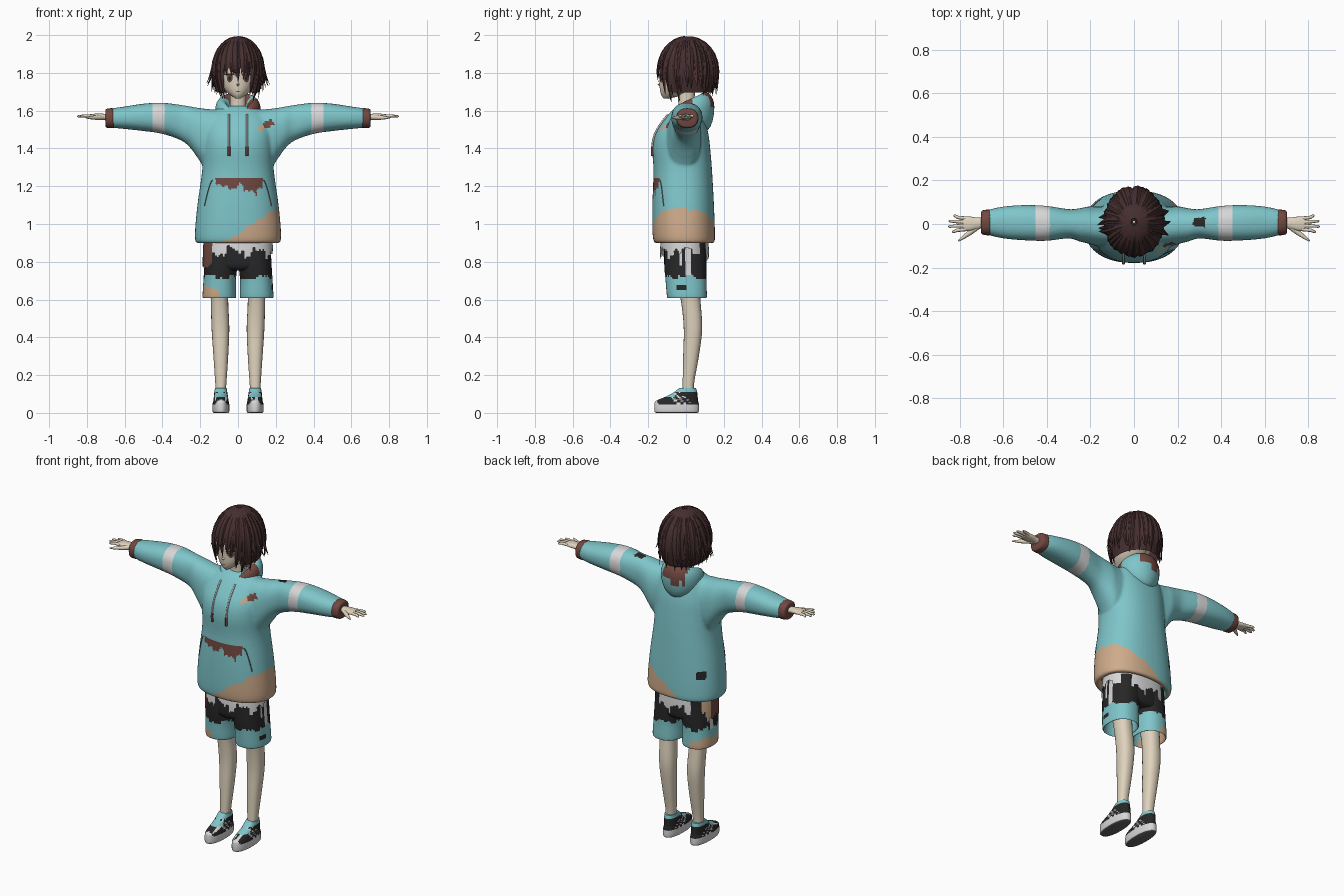
import bpy, bmesh, math, random
from mathutils import Vector
from mathutils.bvhtree import BVHTree

random.seed(4)
if "Cube" in bpy.data.objects:
    bpy.data.objects.remove(bpy.data.objects["Cube"])

# Palette
COLOURS = dict(teal=(.21, .56, .59), tan=(.62, .41, .26), rust=(.17, .065, .052), white=(.68, .68, .69),
               black=(.02, .02, .021), skin=(.74, .65, .51), hair=(.062, .028, .029), grey=(.12, .12, .125))
MATS, INDEX = [], {}
for key, rgb in COLOURS.items():
    m = bpy.data.materials.new(key)
    m.use_nodes = True
    m.diffuse_color = (*rgb, 1)
    bsdf = m.node_tree.nodes["Principled BSDF"]
    bsdf.inputs["Base Color"].default_value = (*rgb, 1)
    bsdf.inputs["Roughness"].default_value = .8
    INDEX[key] = len(MATS)
    MATS.append(m)


def finish(name, mesh, colour, angle=50):
    """Link a mesh; colour is a name or a rule(centre, normal) giving a name."""
    mesh.materials.clear()
    for m in MATS:
        mesh.materials.append(m)
    for p in mesh.polygons:
        p.material_index = INDEX[colour(p.center, p.normal) if callable(colour) else colour]
        p.use_smooth = True
    mesh.set_sharp_from_angle(angle=math.radians(angle))
    ob = bpy.data.objects.new(name, mesh)
    bpy.context.collection.objects.link(ob)
    return ob


def from_bm(name, bm, colour, recalc=True, angle=50):
    if recalc:
        bmesh.ops.recalc_face_normals(bm, faces=bm.faces[:])
    mesh = bpy.data.meshes.new(name)
    bm.to_mesh(mesh)
    bm.free()
    return finish(name, mesh, colour, angle)


def spline(pts, sub):
    out, last = [], len(pts) - 1
    for i in range(last):
        quad = list(zip(pts[max(i - 1, 0)], pts[i], pts[i + 1], pts[min(i + 2, last)]))
        for k in range(sub):
            t = k / sub
            out.append([.5 * (2*b + (c-a)*t + (2*a - 5*b + 4*c - d)*t*t + (3*b - a - 3*c + d)*t**3)
                        for a, b, c, d in quad])
    return out + [list(pts[-1])]


def skin_rings(bm, rings, caps=True, closed=False):
    rows = [[bm.verts.new(p) for p in ring] for ring in rings]
    n = len(rows[0])
    for r, q in zip(rows, rows[1:] + rows[:1] if closed else rows[1:]):
        for i in range(n):
            bm.faces.new((r[i], r[(i + 1) % n], q[(i + 1) % n], q[i]))
    if caps and not closed:
        bm.faces.new(rows[0])
        bm.faces.new(rows[-1])


def loft(name, rings, colour, axis="z", side=1, n=32, sub=4, power=2.3, caps=True, keep=None, bm=None):
    """Rings are (position, a low, a high, b low, b high) along an axis."""
    own = bm is None
    bm = bm or bmesh.new()
    loops = []
    for t, a0, a1, b0, b1 in spline(rings, sub):
        loop = []
        for i in range(n):
            c, s = math.cos(math.tau * i / n), math.sin(math.tau * i / n)
            a = (a0 + a1) / 2 + (a1 - a0) / 2 * math.copysign(abs(c) ** (2 / power), c)
            b = (b0 + b1) / 2 + (b1 - b0) / 2 * math.copysign(abs(s) ** (2 / power), s)
            loop.append((side * a, b, t) if axis == "z" else (side * t, a, b))
        loops.append(loop)
    skin_rings(bm, loops, caps)
    if not own:
        return None
    if keep:
        drop = [f for f in bm.faces if not keep(f.calc_center_median())]
        bmesh.ops.delete(bm, geom=drop, context="FACES")
    return from_bm(name, bm, colour)


def tube(name, pts, radii, colour):
    cu = bpy.data.curves.new(name, "CURVE")
    cu.dimensions, cu.bevel_depth, cu.bevel_resolution, cu.use_fill_caps = "3D", 1, 2, True
    sp = cu.splines.new("POLY")
    sp.points.add(len(pts) - 1)
    for p, co, r in zip(sp.points, pts, radii):
        p.co, p.radius = (*co, 1), r
    ob = bpy.data.objects.new(name, cu)
    mesh = bpy.data.meshes.new_from_object(ob)
    bpy.data.objects.remove(ob)
    finish(name, mesh, colour)


def fronts(ob):
    """Return a function giving the front surface y of an object at x, z."""
    tree = BVHTree.FromPolygons([v.co for v in ob.data.vertices], [p.vertices[:] for p in ob.data.polygons])

    def look(x, z):
        hit = tree.ray_cast(Vector((x, -2, z)), Vector((0, 1, 0)))[0]
        return hit.y if hit else -.1
    return look


def jag(a):
    return .5 * math.sin(43 * a) + .3 * math.sin(97 * a + 1) + .3 * math.sin(181 * a)


def clamp(v):
    return max(0, min(1, v))


# Hoodie: torso and sleeves fused, then painted by region
def hoodie_rule(c, n):
    x, y, z = c
    if .385 < abs(x) < .45:
        return "white"
    if abs(x) < .26 and z < .9 + .18 * clamp((x + .08) / .28) + .012 * jag(x + y):
        return "tan"
    if y < -.1 and -.12 < x < .13 and 1.2 + .022 * jag(x) - .03 * (.03 < x < .1) < z < 1.243:
        return "rust"
    if y < 0:
        u, v = x - .145, z - 1.52
        along, across = u * .85 + v * .5, v * .85 - u * .5
        if abs(along) < .045 and abs(across) < .015 + .006 * jag(along):
            return "tan" if along < -.008 else "rust"
    if n.z > .4 and abs(x - .3) < .028 and abs(y - .01) < .02 + .006 * jag(x):
        return "black"
    if y > .05 and -.19 < x < -.15 and abs(z - 1.06) < .03 + .01 * jag(x):
        return "black"
    return "teal"


bm = bmesh.new()
loft("torso", [(.97, -.19, .19, -.13, .115), (.91, -.19, .19, -.135, .118), (.9, -.22, .22, -.165, .148),
               (.95, -.228, .228, -.177, .153), (1.1, -.215, .215, -.178, .148), (1.28, -.19, .19, -.172, .138),
               (1.4, -.187, .187, -.178, .128), (1.48, -.185, .185, -.162, .118), (1.55, -.17, .17, -.118, .1),
               (1.6, -.13, .13, -.075, .085), (1.625, -.07, .07, -.04, .06)], None, bm=bm, n=48)
for side in (1, -1):
    loft("sleeve", [(.06, -.11, .08, 1.3, 1.6), (.17, -.1, .08, 1.3, 1.61), (.21, -.09, .08, 1.345, 1.615),
                    (.25, -.08, .072, 1.4, 1.622), (.3, -.066, .068, 1.442, 1.63), (.4, -.077, .083, 1.477, 1.642),
                    (.5, -.075, .087, 1.492, 1.637), (.6, -.066, .08, 1.503, 1.622), (.67, -.05, .065, 1.51, 1.612)],
         None, axis="x", side=side, bm=bm)
blank = from_bm("hoodie_blank", bm, "teal")
mod = blank.modifiers.new("fuse", "REMESH")
mod.mode, mod.voxel_size = "VOXEL", .008
mod = blank.modifiers.new("relax", "SMOOTH")
mod.iterations = 5
mesh = bpy.data.meshes.new_from_object(blank.evaluated_get(bpy.context.evaluated_depsgraph_get()))
bpy.data.objects.remove(blank)
hoodie = finish("hoodie", mesh, hoodie_rule)
chest = fronts(hoodie)

# Hood resting round the neck
bm = bmesh.new()
rings = []
for i in range(48):
    phi = math.tau * i / 48
    back = (1 - math.cos(phi)) / 2
    ring = []
    for k in range(20):
        t = math.tau * k / 20
        drop = (.035 + .042 * back) * math.sin(t) - .05 * back ** 3 * max(0, -math.sin(t))
        out = (.02 + .028 * back) * math.cos(t)
        z = 1.59 + .03 * back - .03 * math.cos(phi) ** 4 * (phi < 1.5 or phi > 4.7)
        ring.append(((.085 + out) * math.sin(phi), .02 - (.082 + out) * math.cos(phi), z + drop))
    rings.append(ring)
skin_rings(bm, rings, closed=True)
from_bm("hood", bm, lambda c, n: "rust" if (c.y > .04 and abs(c.x + .01) < .07 and c.z > 1.6 + .04 * jag(c.x))
        or (c.x > .03 and c.y < .03 and c.z > 1.6 + .015 * jag(c.y)) else "teal")

# Drawstrings and pocket openings
for side in (1, -1):
    for part, top, low, r, col in (("drawstring", 1.58, 1.41, .005, "white"), ("string_tip", 1.41, 1.36, .007, "rust")):
        pts = [(side * .048, chest(side * .048, z) - .005, z) for z in (top + (low - top) * k / 8 for k in range(9))]
        tube(part, pts, [r] * 9, col)
    pts = []
    for k in range(9):
        x, z = side * (.135 + .043 * (k / 8) ** .7), 1.235 - .14 * k / 8
        pts.append((x, chest(x, z), z))
    tube("pocket_opening", pts, [.003] * 9, "grey")

# Cuffs, hands, legs, shorts legs and shoes
def shorts_rule(c, n):
    if c.x < -.1 and c.z < .665 - .25 * (c.x + .16) + .01 * jag(c.x + c.y):
        return "tan"
    if c.z < .72 + .016 * jag(c.x + c.y):
        return "black" if c.x > .16 and abs(c.y + .02) < .025 and abs(c.z - .665) < .015 else "teal"
    return "white" if abs(c.x) > .165 and abs(c.y) < .03 and jag(c.y * 2) > 0 else "black"


def shoe_rule(c, n):
    if c.z < .047:
        return "grey" if n.z < -.7 else "white"
    if c.z > .113 or (c.z > .085 and c.y < -.06):
        return "teal"
    return "white" if jag(c.y + c.z) > .45 or c.y < -.152 or (n.z > .5 and jag(c.x * 2) > .3) else "black"


for side, tag in ((1, "left_"), (-1, "right_")):
    loft(tag + "cuff", [(.655, -.046, .06, 1.513, 1.608), (.665, -.052, .066, 1.508, 1.613),
                        (.695, -.048, .062, 1.51, 1.61), (.702, -.036, .05, 1.52, 1.6)], "rust", axis="x", side=side)
    loft(tag + "palm", [(.68, -.018, .028, 1.545, 1.582), (.72, -.024, .03, 1.552, 1.584),
                        (.755, -.032, .034, 1.556, 1.584), (.785, -.03, .032, 1.56, 1.581)],
         "skin", axis="x", side=side, n=16)
    for k, reach in enumerate((.835, .852, .85, .828)):
        y = -.024 + .0165 * k
        tube(tag + "finger", [(side * .77, y, 1.571), (side * .81, y * 1.2, 1.573), (side * (reach - .006), y * 1.5, 1.57),
                              (side * reach, y * 1.55, 1.569)], [.009, .008, .006, .002], "skin")
    tube(tag + "thumb", [(side * .715, -.01, 1.565), (side * .75, -.038, 1.563), (side * .785, -.063, 1.563),
                         (side * .805, -.078, 1.563)], [.014, .012, .008, .003], "skin")
    loft(tag + "leg", [(.08, .068, .118, -.02, .045), (.15, .062, .12, -.018, .042), (.3, .052, .13, -.015, .068),
                       (.45, .046, .14, -.012, .086), (.6, .052, .144, -.028, .076), (.74, .045, .15, -.06, .07)],
         "skin", side=side, n=24)
    loft(tag + "shorts_leg", [(.7, .025, .17, -.085, .09), (.622, .022, .175, -.09, .1), (.614, .01, .187, -.1, .11),
                              (.7, .011, .183, -.108, .108), (.78, .004, .178, -.115, .108), (.9, .002, .172, -.115, .105)],
         shorts_rule, side=side, n=56, sub=8)
    loft(tag + "shoe", [(0, .052, .128, -.158, .06), (.008, .046, .135, -.167, .068), (.045, .046, .135, -.167, .068),
                        (.065, .05, .13, -.158, .064), (.085, .053, .128, -.11, .062), (.105, .056, .126, -.07, .06),
                        (.132, .06, .122, -.035, .053)], shoe_rule, side=side, n=48)

# Shorts seat and the ragged shirt hem
loft("shorts_seat", [(.755, -.15, .15, -.09, .09), (.79, -.174, .174, -.114, .108), (.95, -.17, .17, -.11, .1)], "black")
loft("ragged_shirt_hem", [(.76, -.187, .187, -.135, .122), (.85, -.186, .186, -.138, .122), (.95, -.18, .18, -.13, .115)],
     lambda c, n: ("tan" if c.y > .02 else "rust") if c.x < -.135 else "white", n=96, sub=12, caps=False,
     keep=lambda c: c.z > (.79 if c.x < -.135 else .83 if c.y > .03 else .85) + .04 * jag(c.x + .6 * c.y))

# Neck and head
loft("neck", [(1.55, -.05, .05, -.045, .055), (1.63, -.042, .042, -.04, .045), (1.74, -.045, .045, -.05, .05)], "skin")
head = loft("head", [(1.664, -.012, .012, -.118, -.09), (1.685, -.045, .045, -.132, -.01), (1.72, -.077, .077, -.139, .05),
                     (1.77, -.097, .097, -.141, .1), (1.82, -.104, .104, -.143, .12), (1.9, -.1, .1, -.12, .12),
                     (1.96, -.06, .06, -.07, .07)], "skin", n=40, power=2)
face = fronts(head)


def plate(name, cx, cz, rx, rz, lift, colour):
    bm = bmesh.new()
    rim = [(cx + rx * math.cos(math.tau * k / 18), cz + rz * math.sin(math.tau * k / 18)) for k in range(18)]
    mid = bm.verts.new((cx, face(cx, cz) - lift, cz))
    vs = [bm.verts.new((x, face(x, z) - lift, z)) for x, z in rim]
    for k in range(18):
        bm.faces.new((mid, vs[k], vs[(k + 1) % 18]))
    from_bm(name, bm, colour, recalc=False)


# Face details
for side in (1, -1):
    plate("eye_white", side * .046, 1.77, .024, .022, .002, "white")
    plate("iris", side * .044, 1.771, .015, .021, .0035, "rust")
    plate("pupil", side * .044, 1.771, .007, .011, .005, "black")
    plate("lash", side * .047, 1.792, .028, .005, .006, "hair")
plate("mouth", 0, 1.702, .014, .002, .002, "rust")
tube("nose", [(0, -.135, 1.75), (0, -.143, 1.738), (0, -.136, 1.731)], [.003, .007, .004], "skin")


# Hair: a cap under tapered locks that fall from the crown
def scalp(phi, u, grow=1):
    if u < 1:
        r, z = math.sin(u * math.pi / 2), 1.8 + .192 * math.cos(u * math.pi / 2) * grow
    else:
        r, z = 1 - .35 * (u - 1) ** 1.5, 1.8 - .2 * (u - 1)
    r *= grow
    return Vector((.136 * r * math.sin(phi), .01 - .16 * r * math.cos(phi), z))


bm = bmesh.new()
rings = []
for k in range(17):
    ring = []
    for i in range(64):
        phi = math.tau * i / 64 - math.pi
        ring.append(scalp(phi, .02 + (.9 + .6 * clamp((abs(phi) - .62) / .35)) * k / 16, .965))
    rings.append(ring)
skin_rings(bm, rings, caps=False)
from_bm("hair_cap", bm, "hair")


def lock(bm, phi, drift, end, width, flick, grow):
    rings = []
    for k in range(11):
        t = k / 10
        a, u = phi + drift * t * t, .06 + (end - .06) * t
        out = Vector((math.sin(a), -math.cos(a), 1.2 * max(0, 1 - u))).normalized()
        c = scalp(a, u, grow) + out * flick * max(0, (t - .65) / .35) ** 1.5
        w = width * (1 - t ** 3) * min(1, .25 + 1.8 * t) + .0008
        across = Vector((math.cos(a), math.sin(a), 0)) * w
        rings.append([c + across, c + out * w * .4, c - across, c - out * w * .4])
    skin_rings(bm, rings)


bm = bmesh.new()
for layer, grow in enumerate((.98, 1.005)):
    for i in range(32):
        phi = math.tau * (i + .5 * layer) / 32 - math.pi + random.uniform(-.05, .05)
        a = abs(phi)
        end, flick = 1.5 + random.uniform(-.12, .12), random.uniform(0, .025)
        if a < .68:
            end, flick = 1.08 + random.uniform(-.06, .1), 0
        elif a < 1.1:
            end, flick = 1.68 + random.uniform(-.1, .12), .004
        elif a < 2 and i % 2:
            end, flick = 1.28 + random.uniform(-.06, .1), .04
        lock(bm, phi, random.uniform(-.16, .16), end, random.uniform(.017, .023), flick, grow)
lock(bm, .05, -.05, 1.26, .012, 0, 1.02)
from_bm("hair_locks", bm, "hair", angle=40)
